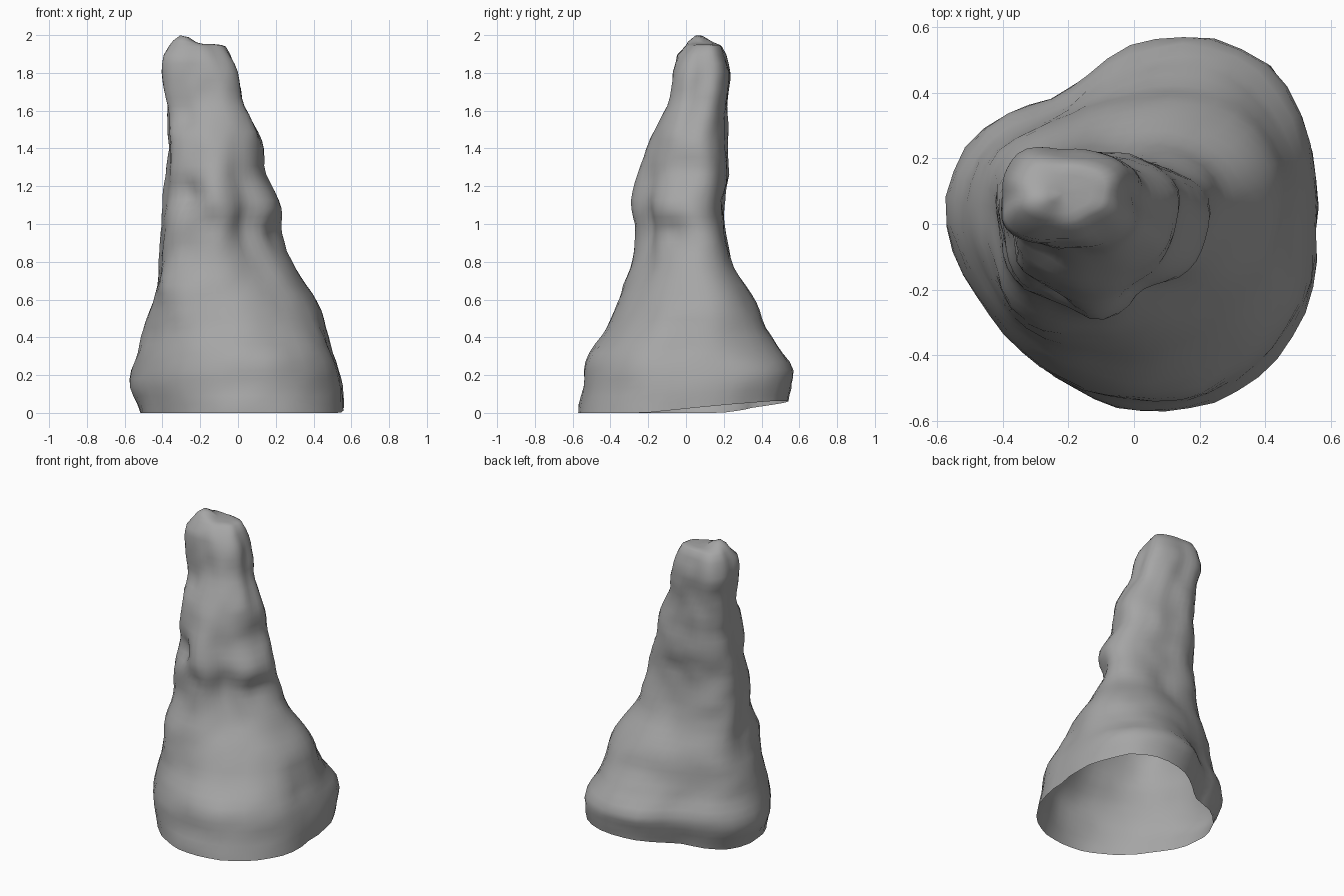
import bpy
import bmesh
import math
from mathutils import Vector, noise

default_cube = bpy.data.objects.get("Cube")
if default_cube:
    bpy.data.objects.remove(default_cube, do_unlink=True)

SIDES = 44
STEP = 0.045

# Cross-section radii every thirty degrees, counter-clockwise from +x
OUTLINES = {
    "foot": (.565, .61, .63, .54, .45, .55, .57, .52, .52, .54, .57, .58),
    "waist": (1, 1.15, 1.05, .97, 1.13, 1.15, .98, 1.03, .95, 1, .8, .87),
    "tip": (1, 1.1, 1.02, .95, 1.13, 1.08, .97, 1.13, 1.06, .97, 1.1, 1.14),
}

# Height, then the x and y limits of the rock at that height
LEVELS = (
    (0, -.52, .56, -.57, .54),
    (.14, -.57, .555, -.54, .56),
    (.23, -.56, .535, -.535, .57),
    (.33, -.53, .5, -.5, .5),
    (.45, -.5, .46, -.42, .43),
    (.6, -.455, .41, -.35, .37),
    (.8, -.42, .28, -.28, .25),
    (.95, -.41, .22, -.28, .215),
    (1.1, -.4, .23, -.29, .2),
    (1.27, -.38, .15, -.25, .23),
    (1.4, -.37, .14, -.21, .22),
    (1.5, -.38, .11, -.17, .22),
    (1.65, -.385, .03, -.09, .22),
    (1.8, -.405, 0, -.07, .235),
    (1.9, -.385, -.035, -.05, .21),
    (1.94, -.36, -.06, -.01, .19),
)

# Lumps and hollows: centre, radius, outward push
LUMPS = (
    ((.15, -.12, 1.08), .09, .015),
    ((.05, -.2, 1.02), .09, -.035),
    ((-.15, -.27, 1), .07, -.02),
    ((.2, -.08, .96), .07, -.03),
    ((.2, -.52, .29), .07, .02),
    ((.05, .2, 1.55), .1, -.02),
    ((-.31, -.29, .66), .17, .075),
    ((-.28, -.19, 1.14), .09, -.06),
    ((-.32, -.1, 1.57), .1, -.04),
    ((.2, .18, .92), .13, .035),
    ((.42, .44, .17), .14, .02),
    ((-.08, -.02, 1.93), .09, -.045),
)


def cubic(a, b, c, d, t):
    """Smooth curve from b to c."""
    return b + t / 2 * (c - a + t * (2*a - 5*b + 4*c - d + t * (3*(b - c) + d - a)))


def outline(name):
    """Closed cross-section scaled to a unit box."""
    radii = OUTLINES[name]
    n = len(radii)
    points = []
    for i in range(SIDES):
        pos = i * n / SIDES
        k = int(pos)
        r = cubic(*(radii[(k + j) % n] for j in (-1, 0, 1, 2)), pos - k)
        angle = math.tau * i / SIDES
        points.append(Vector((r * math.cos(angle), r * math.sin(angle))))
    low = [min(p[a] for p in points) for a in (0, 1)]
    high = [max(p[a] for p in points) for a in (0, 1)]
    return [Vector([(p[a] - low[a]) / (high[a] - low[a]) for a in (0, 1)]) for p in points]


def limits(z):
    """Interpolated x and y limits at a height."""
    last = len(LEVELS) - 1
    k = max(i for i in range(last) if LEVELS[i][0] <= z)
    a, b = LEVELS[k], LEVELS[k + 1]
    before, after = LEVELS[max(k - 1, 0)], LEVELS[min(k + 2, last)]
    t = (z - a[0]) / (b[0] - a[0])
    return [cubic(before[j], a[j], b[j], after[j], t) for j in range(1, 5)]


def section(z):
    """Blend the outlines by height."""
    if z < 1:
        t = min(max((z - .3) / .6, 0), 1)
        pair = foot, waist
    else:
        t = min(max((z - 1.2) / .5, 0), 1)
        pair = waist, tip
    return [p.lerp(q, t) for p, q in zip(*pair)]


def weather(p, centre):
    """Push a point in or out for the worn rock surface."""
    out = (p - centre).normalized()
    push = .01 * noise.noise(p * 5) + .008 * noise.noise(p * 11)
    for spot, radius, strength in LUMPS:
        push += strength * math.exp(-((p - Vector(spot)).length / radius) ** 2)
    return p + out * push


foot, waist, tip = (outline(name) for name in OUTLINES)

# Rock body: stacked rings, open underneath
bm = bmesh.new()
top = LEVELS[-1][0]
count = round(top / STEP)
rings = []
for i in range(count + 1):
    z = top * i / count
    x0, x1, y0, y1 = limits(z)
    centre = Vector(((x0 + x1) / 2, (y0 + y1) / 2, z))
    ring = []
    for u in section(z):
        p = weather(Vector((x0 + u.x * (x1 - x0), y0 + u.y * (y1 - y0), z)), centre)
        # The rim lifts off the ground towards the back left
        if z < .2:
            p.z += .1 * max(0, p.y + .4 * p.x) * (1 - z / .2)
        ring.append(bm.verts.new(p))
    rings.append(ring)

# Rounded crown with a raised knob on its right side
base_ring = [v.co.copy() for v in rings[-1]]
middle = sum(base_ring, Vector()) / SIDES
knob = Vector((-.29, .07))


def crown_point(p, scale, rise):
    q = middle.lerp(p, scale)
    q.z = top + rise + .05 * math.exp(-((q.xy - knob).length / .06) ** 2)
    return bm.verts.new(q)


for scale, rise in ((.85, .008), (.6, .012), (.3, .01)):
    rings.append([crown_point(p, scale, rise) for p in base_ring])
peak = crown_point(middle, 1, .01)

for lower, upper in zip(rings, rings[1:]):
    for i in range(SIDES):
        j = (i + 1) % SIDES
        bm.faces.new((lower[i], lower[j], upper[j], upper[i]))
for i in range(SIDES):
    bm.faces.new((rings[-1][i], rings[-1][(i + 1) % SIDES], peak))

mesh = bpy.data.meshes.new("rock_spire")
bm.to_mesh(mesh)
bm.free()
rock = bpy.data.objects.new("rock_spire", mesh)
bpy.context.collection.objects.link(rock)

# Plain stone colour
stone = bpy.data.materials.new("stone_grey")
stone.use_nodes = True
grey = (.38, .38, .38, 1)
stone.diffuse_color = grey
stone.node_tree.nodes["Principled BSDF"].inputs["Base Color"].default_value = grey
mesh.materials.append(stone)

bpy.ops.object.select_all(action="DESELECT")
rock.select_set(True)
bpy.context.view_layer.objects.active = rock
bpy.ops.object.shade_smooth_by_angle(angle=math.radians(50))
